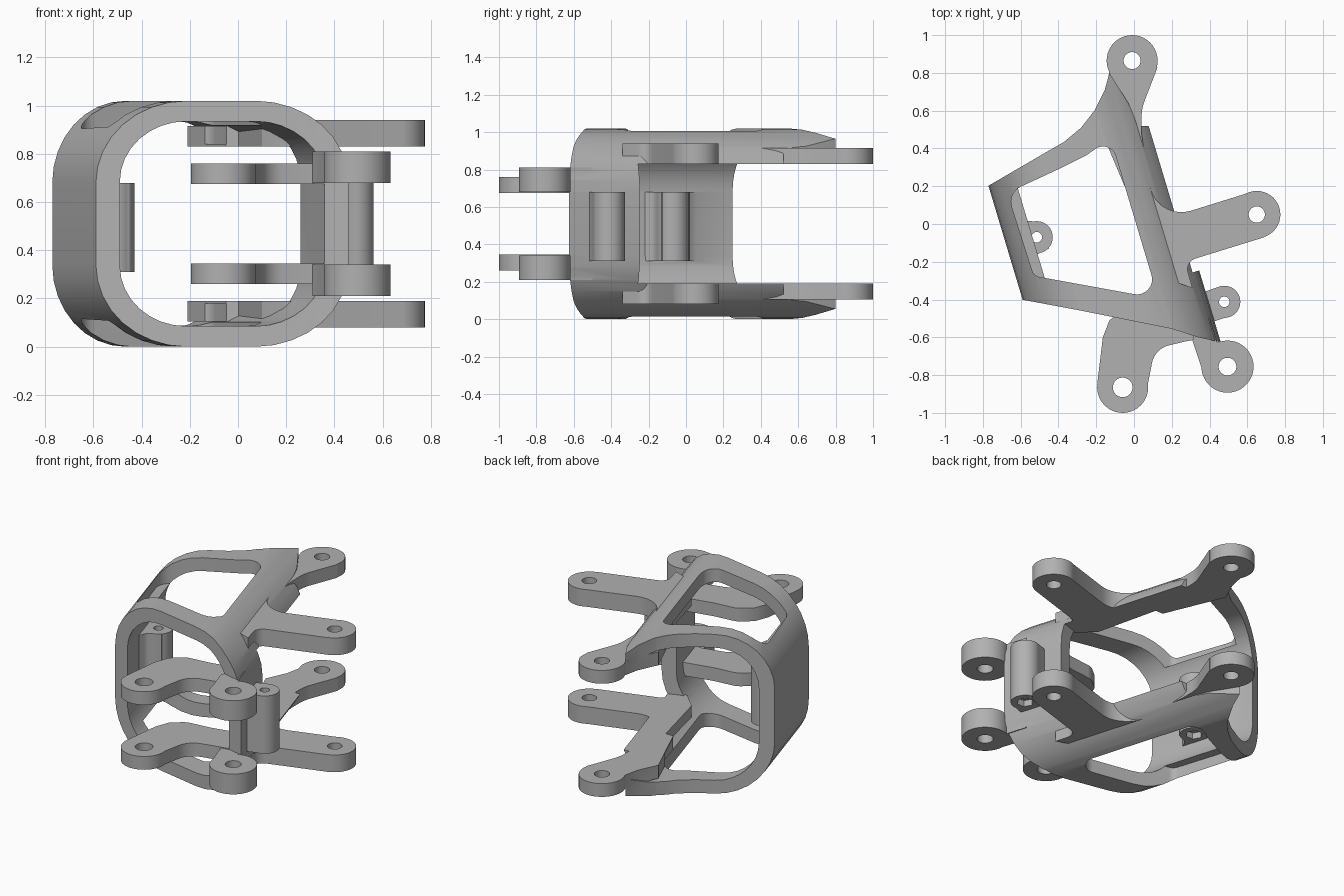
import bpy, bmesh, math
from mathutils import Vector, Matrix

cube = bpy.data.objects.get("Cube")
if cube:
    bpy.data.objects.remove(cube, do_unlink=True)

HEIGHT = 1.02
TILT = Matrix.Rotation(math.radians(16.7), 4, 'Z')   # tube axis is turned in plan

grey = bpy.data.materials.new("mid_grey")
grey.use_nodes = True
grey.diffuse_color = (0.44, 0.44, 0.44, 1)
grey.node_tree.nodes["Principled BSDF"].inputs["Base Color"].default_value = grey.diffuse_color


def rounded(points, steps=8):
    """Outline whose corners (x, y, radius) are replaced by arcs."""
    out = []
    n = len(points)
    for i, p in enumerate(points):
        c = Vector(p[:2])
        r = p[2] if len(p) > 2 else 0
        if not r:
            out.append(c)
            continue
        d1 = (Vector(points[i - 1][:2]) - c).normalized()
        d2 = (Vector(points[(i + 1) % n][:2]) - c).normalized()
        half = d1.angle(d2) / 2
        centre = c + (d1 + d2).normalized() * r / math.sin(half)
        s = c + d1 * r / math.tan(half) - centre
        e = c + d2 * r / math.tan(half) - centre
        sweep = s.angle_signed(e)
        for k in range(steps + 1):
            out.append(centre + Matrix.Rotation(-sweep * k / steps, 2) @ s)
    return out


def prism(name, points, z0, z1, matrix=None):
    """Straight extrusion of an outline."""
    bm = bmesh.new()
    face = bm.faces.new([bm.verts.new((p[0], p[1], z0)) for p in rounded(points)])
    top = bmesh.ops.extrude_face_region(bm, geom=[face])["geom"]
    bmesh.ops.translate(bm, vec=(0, 0, z1 - z0),
                        verts=[v for v in top if isinstance(v, bmesh.types.BMVert)])
    bmesh.ops.recalc_face_normals(bm, faces=bm.faces)
    if matrix:
        bm.transform(matrix)
    mesh = bpy.data.meshes.new(name)
    bm.to_mesh(mesh)
    bm.free()
    mesh.materials.append(grey)
    obj = bpy.data.objects.new(name, mesh)
    bpy.context.collection.objects.link(obj)
    return obj


def disc(name, centre, r, z0, z1, sides=40):
    ring = [(centre[0] + r * math.cos(math.tau * k / sides),
             centre[1] + r * math.sin(math.tau * k / sides)) for k in range(sides)]
    return prism(name, ring, z0, z1)


def combine(target, tool, operation):
    """Apply a boolean and discard the tool."""
    mod = target.modifiers.new("cut", 'BOOLEAN')
    mod.operation, mod.object, mod.solver = operation, tool, 'EXACT'
    bpy.context.view_layer.update()
    graph = bpy.context.evaluated_depsgraph_get()
    mesh = bpy.data.meshes.new_from_object(target.evaluated_get(graph))
    target.modifiers.clear()
    target.data = mesh
    bpy.data.objects.remove(tool, do_unlink=True)


def section(name, a0, a1, z0, z1, r, reach):
    """Rounded tube section in the xz plane, run along the tilted axis."""
    upright = TILT @ Matrix.Rotation(math.pi / 2, 4, 'X')
    return prism(name, [(a0, z0, r), (a1, z0, r), (a1, z1, r), (a0, z1, r)],
                 -reach, reach, upright)


# Rounded tube, trimmed to its plan outline
frame = section("bracket_frame", -0.68, 0.26, 0, HEIGHT, 0.34, 1.2)
combine(frame, section("bore", -0.59, 0.17, 0.085, 0.935, 0.25, 1.4), 'DIFFERENCE')
plan = [(-0.8, -0.362), (-0.3, -0.455), (0, -0.515), (0.2, -0.555), (0.34, -0.6),
        (0.5, -0.635), (0.6, -0.3), (0.2, 0.52), (0.02, 0.52), (-0.03, 0.64),
        (-0.13, 0.8), (-0.155, 0.71), (-0.21, 0.6), (-0.28, 0.51), (-0.37, 0.435),
        (-0.5, 0.36), (-0.9, 0.127)]
combine(frame, prism("plan", plan, -0.2, 1.3), 'INTERSECT')

# Open side behind the short wall
opening = [(0, -0.335), (0.5, -0.335), (0.5, 1.2), (0, 1.2)]
combine(frame, prism("side_opening", opening, 0.19, 0.83, TILT), 'DIFFERENCE')

# Ear plates: arm outline, hole centre, ear radius, hole radius, heights
ears = [
    ("back_ear", [(-0.13, 0.81), (-0.15, 0.71), (-0.21, 0.58), (-0.05, 0.2), (0.08, 0.2),
                  (0.04, 0.48), (0.04, 0.61, 0.25), (0.125, 0.83)],
     (-0.01, 0.865), 0.135, 0.045, 0.83, 0.915),
    ("side_ear", [(-0.07, 0.5), (0.0, 0.46), (0.14, 0.02, 0.17), (0.61, 0.166),
                  (0.69, -0.07), (0.27, -0.2, 0.06), (0.31, -0.34), (0.2, -0.3), (0.1, -0.2)],
     (0.65, 0.05), 0.125, 0.043, 0.83, 0.94),
    ("front_ear", [(-0.195, -0.85), (-0.165, -0.6), (-0.13, -0.51), (-0.05, -0.445, 0.1),
                   (0.1, -0.43), (0.33, -0.38), (0.395, -0.6), (0.28, -0.62),
                   (0.11, -0.66, 0.12), (0.073, -0.85)],
     (-0.06, -0.865), 0.135, 0.052, 0.675, 0.76),
    ("corner_ear", [(0.37, -0.8), (0.31, -0.62), (0.335, -0.5), (0.4, -0.5),
                    (0.44, -0.63), (0.5, -0.63), (0.6, -0.8)],
     (0.495, -0.755), 0.138, 0.047, 0.68, 0.81),
]
holes = []
for name, arm, centre, radius, hole, low, high in ears:
    for z0, z1 in ((low, high), (HEIGHT - high, HEIGHT - low)):
        ear = prism(name, arm, z0, z1)
        combine(ear, disc("ear_end", centre, radius, z0, z1), 'UNION')
        combine(frame, ear, 'UNION')
        holes.append((centre, hole, z0 - 0.02, z1 + 0.02, 32))

# Long screw lugs with a nut pocket underneath
lugs = [
    ((-0.515, -0.07), [(-0.645, 0.07), (-0.6, 0.02), (-0.49, 0.01), (-0.45, -0.13),
                       (-0.53, -0.17, 0.04), (-0.56, -0.24), (-0.6, -0.2)]),
    ((0.478, -0.412), [(0.33, -0.3), (0.37, -0.36), (0.45, -0.332), (0.5, -0.49),
                       (0.41, -0.52), (0.38, -0.5)]),
]
for centre, arm in lugs:
    lug = prism("lug", arm, 0.31, 0.68)
    combine(lug, disc("lug_end", centre, 0.085, 0.31, 0.68), 'UNION')
    combine(frame, lug, 'UNION')
    holes += [(centre, 0.028, 0.3, 0.7, 24), (centre, 0.05, 0.3, 0.35, 6)]

# Matching windows through top and bottom
window = [(-0.67, 0.165, 0.09), (-0.4, 0.29), (-0.25, 0.365), (-0.125, 0.455, 0.07),
          (0.13, -0.395, 0.08), (-0.53, -0.275, 0.05)]
combine(frame, prism("window", window, 0.84, 1.3), 'DIFFERENCE')
combine(frame, prism("window", window, -0.2, HEIGHT - 0.84), 'DIFFERENCE')

# Screw holes
for centre, radius, z0, z1, sides in holes:
    combine(frame, disc("hole", centre, radius, z0, z1, sides), 'DIFFERENCE')

frame.name = "bracket_frame"
bpy.ops.object.select_all(action='DESELECT')
frame.select_set(True)
bpy.context.view_layer.objects.active = frame
bpy.ops.object.shade_smooth_by_angle(angle=math.radians(30))
